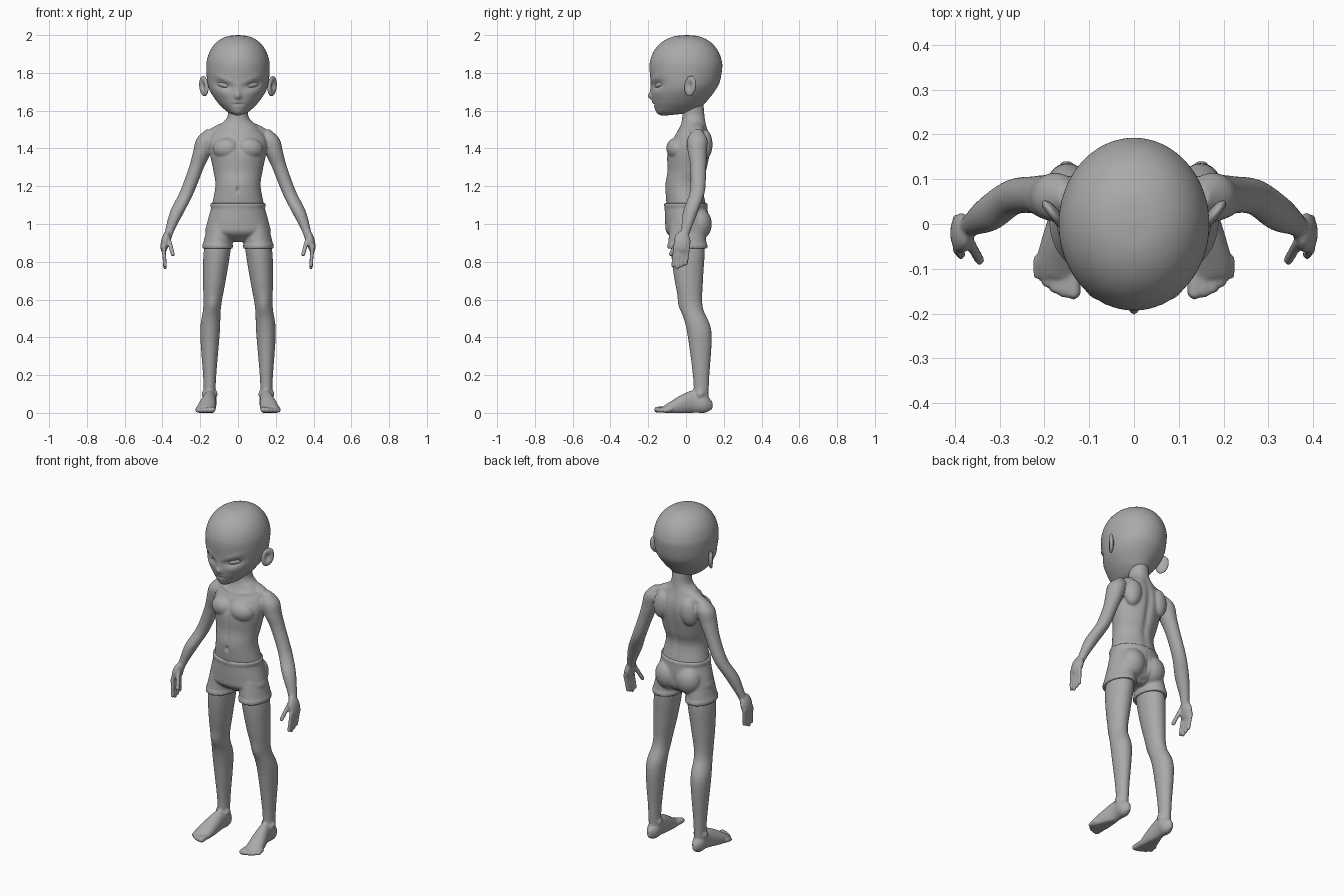
import bpy, bmesh, math
from mathutils import Matrix, Vector, Euler

default_cube = bpy.data.objects.get("Cube")
if default_cube:
    bpy.data.objects.remove(default_cube)

grey = (0.4, 0.4, 0.4, 1)
clay = bpy.data.materials.new("grey_clay")
clay.use_nodes = True
clay.diffuse_color = grey
clay.node_tree.nodes["Principled BSDF"].inputs["Base Color"].default_value = grey

LEFT, RIGHT = 1, -1
FRONT, BACK = -1, 1


def interpolate(sections, steps):
    """Pass a Catmull-Rom spline through the cross-sections."""
    sections = [Vector(section) for section in sections]
    last = len(sections) - 1
    result = []
    for i in range(last):
        before, start = sections[max(i - 1, 0)], sections[i]
        end, after = sections[i + 1], sections[min(i + 2, last)]
        leave, arrive = (end - before) / 2, (after - start) / 2
        for step in range(steps):
            t = step / steps
            ease = t * t * (3 - 2 * t)
            result.append(start.lerp(end, ease) + leave * (t * (1 - t) ** 2)
                          - arrive * (t * t * (1 - t)))
    return result + [sections[last]]


def loft(bm, sections, side=LEFT, along="z", segments=32, steps=6):
    """Skin ellipses given as position, centre u, centre v, radius u, radius v."""
    rings = []
    for position, centre_u, centre_v, radius_u, radius_v in interpolate(sections, steps):
        ring = []
        for k in range(segments):
            angle = math.tau * k / segments
            u = side * (centre_u + radius_u * math.cos(angle))
            v = centre_v + radius_v * math.sin(angle)
            ring.append(bm.verts.new((u, v, position) if along == "z" else (u, position, max(v, 0))))
        rings.append(ring)
    for upper, lower in zip(rings, rings[1:]):
        for k in range(segments):
            bm.faces.new((upper[k - 1], upper[k], lower[k], lower[k - 1]))
    bm.faces.new(rings[0])
    bm.faces.new(rings[-1])
    return [vert for ring in rings for vert in ring]


def trunk(bm, segments=56, **sections):
    """Centred form from sections of height, half width, front y and back y."""
    loft(bm, [(z, 0, (front + back) / 2, width, (back - front) / 2)
              for z, width, front, back in sections.values()], segments=segments)


def limb(bm, side, depth, **sections):
    """Upright limb from sections of height, x, y and radius; depth scales the radius in y."""
    loft(bm, [(z, x, y, radius, radius * depth) for z, x, y, radius in sections.values()], side)


def capsule(bm, matrix, radius, length, bands=16, segments=24):
    """Round-ended rod along z, then placed by the matrix."""
    sections = []
    for k in range(bands + 1):
        angle = math.pi * k / bands
        shift = length if k > bands / 2 else 0
        ring = radius * max(math.sin(angle), .02)
        sections.append((shift - radius * math.cos(angle), 0, 0, ring, ring))
    for vert in loft(bm, sections, segments=segments, steps=1):
        vert.co = matrix @ vert.co


def ball(bm, side, centre, size, turn=(0, 0, 0)):
    """Ellipsoid, mirrored to the chosen side."""
    x, y, z = centre
    tilt, lean, swing = turn
    capsule(bm, Matrix.LocRotScale(Vector((side * x, y, z)),
                                   Euler((tilt, side * lean, side * swing)), Vector(size)), 1, 0)


def digit(bm, side, base, tip, radius):
    """Finger or toe from base to tip."""
    mirror = Vector((side, 1, 1))
    start = Vector(base) * mirror
    reach = Vector(tip) * mirror - start
    capsule(bm, Matrix.LocRotScale(start, reach.to_track_quat("Z", "Y"), None),
            radius, reach.length, bands=10, segments=14)


def finish(bm, name, voxel=0):
    """Make an object; with a voxel size, fuse its parts into one soft skin."""
    bmesh.ops.recalc_face_normals(bm, faces=bm.faces[:])
    mesh = bpy.data.meshes.new(name)
    bm.to_mesh(mesh)
    bm.free()
    obj = bpy.data.objects.new(name, mesh)
    bpy.context.scene.collection.objects.link(obj)
    if voxel:
        fuse = obj.modifiers.new("fuse", "REMESH")
        fuse.mode = "VOXEL"
        fuse.voxel_size = voxel
        obj.modifiers.new("soften", "SMOOTH").iterations = 4
        graph = bpy.context.evaluated_depsgraph_get()
        fused = bpy.data.meshes.new_from_object(obj.evaluated_get(graph))
        obj.modifiers.clear()
        obj.data = fused
    obj.data.materials.clear()
    obj.data.materials.append(clay)
    obj.data.shade_smooth()
    return obj


def sculpt(obj, facing, **strokes):
    """Raise or dent one face with soft strokes: x, z, spread x, spread z, height, slope."""
    moves = []
    for vert in obj.data.vertices:
        exposure = min(1, vert.normal.y * facing * 1.5)
        if exposure <= 0:
            continue
        x, z, total = abs(vert.co.x), vert.co.z, 0
        for at_x, at_z, spread_x, spread_z, height, *slope in strokes.values():
            across = (x - at_x) / spread_x
            up = (z - at_z - sum(slope) * (x - at_x)) / spread_z
            total += height * math.exp(-(across * across + up * up) / 2)
        moves.append((vert, total * exposure * facing))
    for vert, move in moves:
        vert.co.y += move
    obj.data.update()


# Torso and neck
bm = bmesh.new()
trunk(bm, neck_top=(1.67, .055, -.02, .09), neck=(1.57, .055, -.02, .1),
      collar=(1.52, .1, -.03, .11), shoulders=(1.45, .15, -.07, .13),
      chest=(1.38, .15, -.1, .13), ribs=(1.28, .13, -.1, .11), waist=(1.2, .12, -.11, .09),
      hips=(1.08, .14, -.1, .11), seat=(.96, .14, -.08, .11), crotch=(.92, .1, -.04, .08))

for side in (LEFT, RIGHT):
    # Shoulder slope, chest muscle and shoulder blade
    ball(bm, side, centre=(.09, .055, 1.5), size=(.09, .04, .03), turn=(0, .4, 0))
    ball(bm, side, centre=(.065, -.055, 1.4), size=(.07, .048, .055), turn=(0, .1, .25))
    ball(bm, side, centre=(.09, .1, 1.42), size=(.05, .04, .08), turn=(0, -.1, -.2))

    # Arm and palm
    limb(bm, side, depth=1.05, top=(1.5, .15, .06, .02), shoulder=(1.45, .17, .06, .05),
         armpit=(1.38, .19, .06, .048), upper_arm=(1.3, .22, .065, .04), elbow=(1.17, .27, .06, .038),
         forearm=(1.07, .32, .025, .038), wrist=(.97, .36, 0, .025), hand=(.9, .38, -.02, .02))
    ball(bm, side, centre=(.385, -.02, .905), size=(.023, .045, .06), turn=(0, -.2, 0))

    # Fingers from little to index, then thumb
    for i in range(4):
        y = .012 - .023 * i
        digit(bm, side, base=(.395, y, .88), tip=(.386, y - .012, .77 + .01 * abs(i - 2)), radius=.0105)
    digit(bm, side, base=(.37, -.035, .93), tip=(.345, -.08, .84), radius=.012)

    # Leg
    limb(bm, side, depth=1.25, hip=(.97, .09, .01, .06), thigh=(.86, .11, .01, .071),
         lower_thigh=(.7, .125, .015, .06), knee=(.56, .137, .03, .047), calf=(.43, .148, .07, .052),
         shin=(.2, .15, .08, .035), ankle=(.1, .15, .08, .031), heel=(.05, .15, .08, .03))

    # Foot from heel to toe root, ankle bones, then toes from big to little
    foot = dict(heel_back=(.14, .15, .04, .01, .02), heel=(.1, .15, .05, .035, .05),
                instep=(.04, .15, .06, .035, .06), arch=(-.03, .16, .04, .045, .052),
                ball=(-.09, .17, .02, .05, .035), toe_root=(-.12, .17, .02, .04, .015))
    loft(bm, foot.values(), side, along="y")
    for x in (.12, .18):
        ball(bm, side, centre=(x, .075, .1), size=(.012, .02, .02))
    for i in range(5):
        x, radius = .135 + .02 * i, .017 - .0015 * i
        digit(bm, side, base=(x, -.08, .02), tip=(x, .0025 * i * i - .152, radius), radius=radius)

body = finish(bm, "body", voxel=.006)
sculpt(body, FRONT, breastbone=(0, 1.39, .012, .045, -.006), collarbone=(.075, 1.5, .035, .007, .006, .1),
       navel=(0, 1.18, .006, .01, -.012), belly_line=(0, 1.26, .008, .05, -.004),
       kneecap=(.135, .57, .022, .03, .009))
sculpt(body, BACK, spine=(0, 1.33, .014, .13, -.01))

# Shorts with waistband, seat and leg hems
bm = bmesh.new()
trunk(bm, band_top=(1.11, .146, -.116, .114), band_base=(1.095, .147, -.116, .115),
      belly=(1.08, .144, -.113, .115), hips=(1, .165, -.11, .12), seat=(.95, .165, -.1, .11),
      crotch=(.905, .05, -.04, .06))
for side in (LEFT, RIGHT):
    ball(bm, side, centre=(.068, .067, 1), size=(.075, .07, .085))
    limb(bm, side, depth=1.32, hip=(1, .09, .007, .07), leg=(.9, .107, .007, .077),
         hem_top=(.89, .108, .007, .081), hem_base=(.87, .108, .007, .081))
shorts = finish(bm, "shorts", voxel=.006)
sculpt(shorts, BACK, seat_groove=(0, .98, .006, .04, -.008))

# Head: a round dome above the temples, tapering to the chin
bm = bmesh.new()
dome = {}
for k in range(7):
    angle = math.pi / 2 * (1 - k / 6)
    spread = max(math.cos(angle), .01) ** .85
    dome[f"dome_{k}"] = (1.83 + .17 * math.sin(angle), .168 * spread,
                         .005 - .198 * spread, .005 + .187 * spread)
trunk(bm, segments=128, **dome, eyes=(1.75, .162, -.187, .178), cheeks=(1.7, .146, -.183, .15),
      mouth=(1.65, .113, -.176, .11), jaw=(1.62, .086, -.168, .08),
      chin=(1.59, .05, -.156, .02), chin_base=(1.575, .01, -.135, -.1))
head = finish(bm, "head")
sculpt(head, FRONT, socket=(.08, 1.735, .032, .015, -.017, .2), brow=(.08, 1.768, .036, .006, .009, .4),
       cheekbone=(.085, 1.69, .03, .02, .004), nose_tip=(0, 1.676, .011, .011, .019),
       nose_bridge=(0, 1.7, .009, .022, .007), mouth=(0, 1.634, .02, .0035, -.006),
       lip=(0, 1.643, .016, .005, .004))

for side, label in ((LEFT, "left"), (RIGHT, "right")):
    # Eye
    bm = bmesh.new()
    ball(bm, side, centre=(.08, -.143, 1.737), size=(.036, .012, .014), turn=(0, -.2, .6))
    finish(bm, label + "_eye")

    # Ear, a flattened ball with a hollow in its outer face
    bm = bmesh.new()
    ball(bm, side, centre=(0, 0, 0), size=(1, 1, 1))
    for vert in bm.verts:
        if vert.co.y < 0:
            vert.co.y += 1.25 * math.exp(-5 * (vert.co.x ** 2 + vert.co.z ** 2))
    pose = Matrix.LocRotScale(Vector((side * .181, .022, 1.73)), Euler((0, side * .2, side * .93)),
                              Vector((.036, .015, .054)))
    bmesh.ops.transform(bm, matrix=pose, verts=bm.verts[:])
    finish(bm, label + "_ear")
